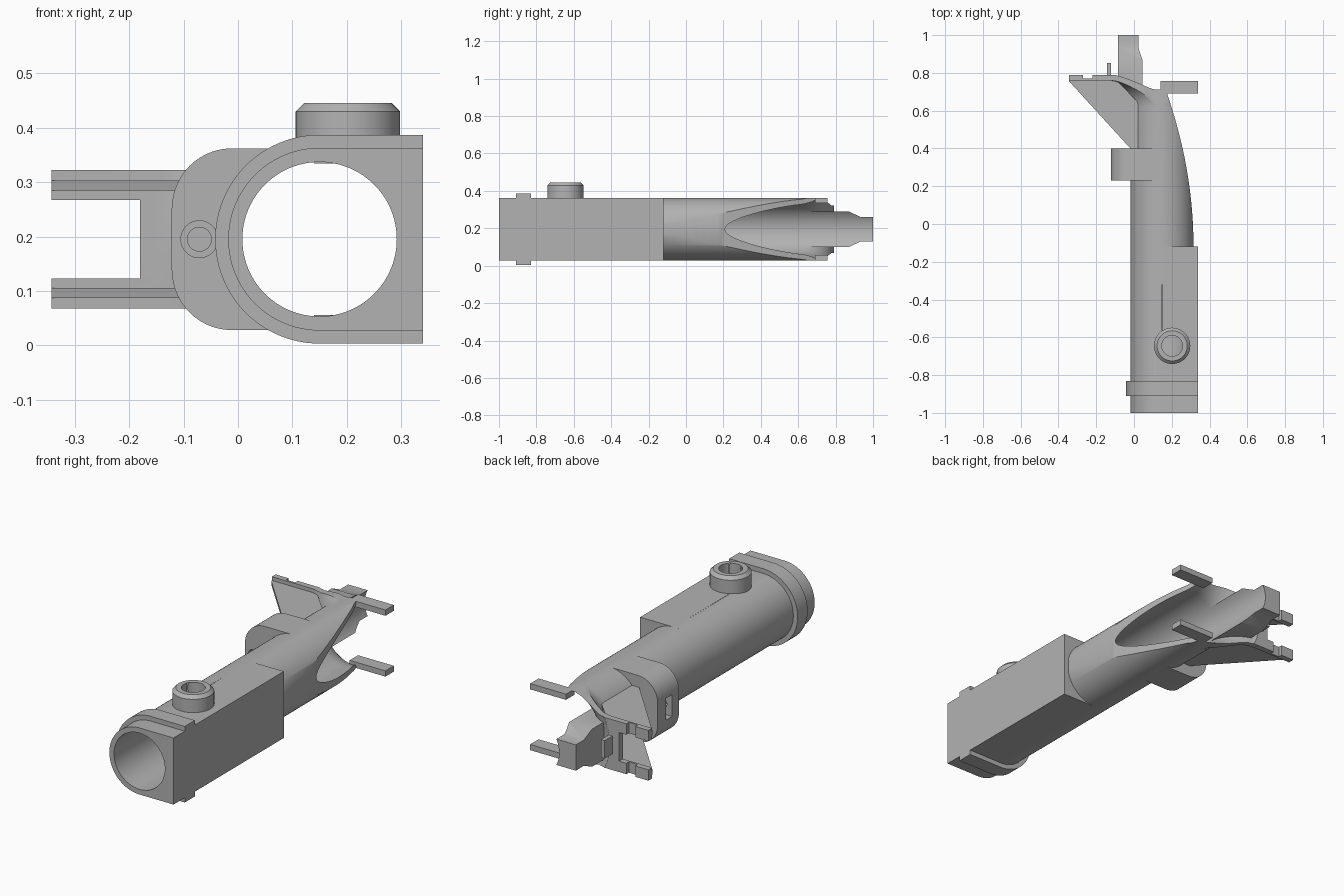
import bpy, bmesh, math
from mathutils import Vector, Matrix

if "Cube" in bpy.data.objects:
    bpy.data.objects.remove(bpy.data.objects["Cube"], do_unlink=True)

CX, CZ = 0.15, 0.195      # bore axis, running along y
R_OUT, R_IN = 0.168, 0.142

grey = bpy.data.materials.new("plain grey")
grey.use_nodes = True
grey.diffuse_color = (0.45, 0.45, 0.45, 1)
grey.node_tree.nodes["Principled BSDF"].inputs["Base Color"].default_value = (0.45, 0.45, 0.45, 1)


def finish(name, bm):
    bmesh.ops.recalc_face_normals(bm, faces=bm.faces[:])
    me = bpy.data.meshes.new(name)
    bm.to_mesh(me)
    bm.free()
    me.materials.append(grey)
    ob = bpy.data.objects.new(name, me)
    bpy.context.scene.collection.objects.link(ob)
    return ob


def prism(name, pts, axis, lo, hi):
    """Extrude a 2D outline along one axis; the outline uses the other two in order."""
    place = {"x": lambda p: (lo, p[0], p[1]),
             "y": lambda p: (p[0], lo, p[1]),
             "z": lambda p: (p[0], p[1], lo)}[axis]
    bm = bmesh.new()
    face = bm.faces.new([bm.verts.new(place(p)) for p in pts])
    ext = bmesh.ops.extrude_face_region(bm, geom=[face])
    step = Vector([hi - lo if a == axis else 0 for a in "xyz"])
    bmesh.ops.translate(bm, vec=step, verts=[v for v in ext["geom"] if isinstance(v, bmesh.types.BMVert)])
    return finish(name, bm)


def box(name, x, y, z):
    return prism(name, [(x[0], y[0]), (x[1], y[0]), (x[1], y[1]), (x[0], y[1])], "z", *z)


def lathe(name, profile, centre, axis="y", steps=96):
    """Revolve (radius, position) pairs; both ends lie on the axis."""
    bm = bmesh.new()
    verts = [bm.verts.new((r, 0, h)) for r, h in profile]
    edges = [bm.edges.new(pair) for pair in zip(verts, verts[1:])]
    bmesh.ops.spin(bm, geom=verts + edges, cent=(0, 0, 0), axis=(0, 0, 1),
                   angle=math.tau, steps=steps, use_merge=True)
    bmesh.ops.remove_doubles(bm, verts=bm.verts[:], dist=1e-5)
    if axis == "y":
        bm.transform(Matrix.Rotation(-math.pi / 2, 4, "X"))
    bm.transform(Matrix.Translation(centre))
    return finish(name, bm)


def combine(target, tool, op, keep=False):
    mod = target.modifiers.new(op, "BOOLEAN")
    mod.operation, mod.object, mod.solver = op, tool, "EXACT"
    bpy.context.view_layer.update()
    dg = bpy.context.evaluated_depsgraph_get()
    me = bpy.data.meshes.new_from_object(target.evaluated_get(dg))
    target.modifiers.clear()
    target.data = me
    if not keep:
        bpy.data.objects.remove(tool, do_unlink=True)


def arc(cx, cy, rx, ry, a0, a1, n):
    angles = [math.radians(a0 + (a1 - a0) * i / n) for i in range(n + 1)]
    return [(cx + rx * math.cos(a), cy + ry * math.sin(a)) for a in angles]


def d_shape(r):
    return arc(CX, CZ, r, r, 90, 270, 48) + [(0.34, CZ - r), (0.34, CZ + r)]


# Round barrel that flares into the rear flange
flare = R_OUT + 0.14
barrel = lathe("barrel", [(0, -0.2), (R_OUT, -0.2)] + arc(flare, 0.62, 0.14, 0.14, 180, 90, 14)
               + [(0.54, 0.76), (0.54, 0.79), (0, 0.79)], (CX, 0, CZ))

# Trim the flange to its forked outline
upper = [(0.36, 0.168), (0.14, 0.168), (0.04, 0.155), (-0.06, 0.127), (-0.343, 0.127),
         (-0.343, 0.072), (-0.18, 0.072)]
outline = [(x, CZ + h) for x, h in upper] + [(x, CZ - h) for x, h in reversed(upper)]
combine(barrel, prism("trim", outline, "y", -0.5, 1), "INTERSECT")

# Curved scoop opening on the side
scoop = [(0.315 - 0.14 * (i / 20) ** 2, -0.12 + 0.81 * i / 20) for i in range(21)]
scoop = [(0.318, -0.3)] + scoop + [(0.15, 0.85), (0.6, 0.85), (0.6, -0.3)]
combine(barrel, prism("scoop", scoop, "z", -0.2, 0.6), "DIFFERENCE")

# Square-sided front body, collar, port and side lug
combine(barrel, prism("front_body", d_shape(R_OUT), "y", -1, -0.12), "UNION")
combine(barrel, prism("collar", d_shape(0.192), "y", -0.91, -0.83), "UNION")
port = [(0, 0.3), (0.096, 0.3), (0.096, 0.43), (0.08, 0.446), (0, 0.446)]
combine(barrel, lathe("port", port, (0.202, -0.645, 0), "z", 64), "UNION")
lug = (arc(-0.012, 0.25, 0.11, 0.112, 90, 180, 14) + arc(-0.012, 0.14, 0.11, 0.112, 180, 270, 14)
       + [(0.15, 0.028), (0.15, 0.362)])
combine(barrel, prism("lug", lug, "y", 0.23, 0.4), "UNION")

# Bore with a flared rear mouth, port hole, lug screw hole and nut slot
mouth = arc(R_IN + 0.166, 0.62, 0.166, 0.17, 180, 102, 14)
combine(barrel, lathe("bore", [(0, -1.1), (R_IN, -1.1)] + mouth + [(0.29, 0.8), (0, 0.8)],
                      (CX, 0, CZ)), "DIFFERENCE")
combine(barrel, lathe("port_hole", [(0, 0.2), (0.055, 0.2), (0.055, 0.5), (0, 0.5)],
                      (0.202, -0.645, 0), "z", 48), "DIFFERENCE")
screw = [(0, 0.2), (0.034, 0.2), (0.034, 0.255), (0.022, 0.255), (0.022, 0.37), (0, 0.37)]
combine(barrel, lathe("screw_hole", screw, (-0.071, 0, CZ), steps=40), "DIFFERENCE")
combine(barrel, box("nut_slot", (-0.2, -0.07), (0.285, 0.335), (0.14, 0.25)), "DIFFERENCE")
combine(barrel, box("fork_notch", (-0.27, -0.22), (0.77, 0.85), (0, 0.5)), "DIFFERENCE")

# Rear prong, hollowed by the bore
half = [(0.6, 0.095), (0.87, 0.095), (0.935, 0.065), (1, 0.065)]
prong = prism("rear_prong", [(y, CZ + h) for y, h in half] + [(y, CZ - h) for y, h in reversed(half)],
              "x", -0.085, 0.08)
combine(prong, prism("slant", [(-0.2, 0.775), (-0.07, 0.775), (0.0, 0.69), (0.01, 0.61), (0.2, 0.61),
                               (0.2, 1.1), (-0.2, 1.1)], "z", 0, 0.5), "INTERSECT")
combine(prong, lathe("prong_bore", [(0, 0.5), (R_IN, 0.5), (R_IN, 1.1), (0, 1.1)], (CX, 0, CZ)), "DIFFERENCE")

parts = [barrel, prong, box("locating_tab", (-0.142, -0.122), (0.78, 0.853), (0.15, 0.24))]

# Mirrored gussets and side arms, above and below the bore
for side, s in (("upper", 1), ("lower", -1)):
    gz = sorted((CZ + s * 0.09, CZ + s * 0.108))
    parts.append(prism(side + "_gusset", [(-0.01, 0.39), (0.025, 0.39), (0.025, 0.64), (-0.1, 0.77),
                                          (-0.343, 0.77), (-0.343, 0.755)], "z", *gz))
    az = sorted((CZ + s * 0.139, CZ + s * 0.168))
    parts.append(box(side + "_arm", (0.14, 0.34), (0.69, 0.757), az))

# Smooth curved faces, keep edges crisp
bpy.ops.object.select_all(action="DESELECT")
for ob in parts:
    ob.select_set(True)
bpy.context.view_layer.objects.active = barrel
bpy.ops.object.shade_smooth_by_angle(angle=math.radians(30))
